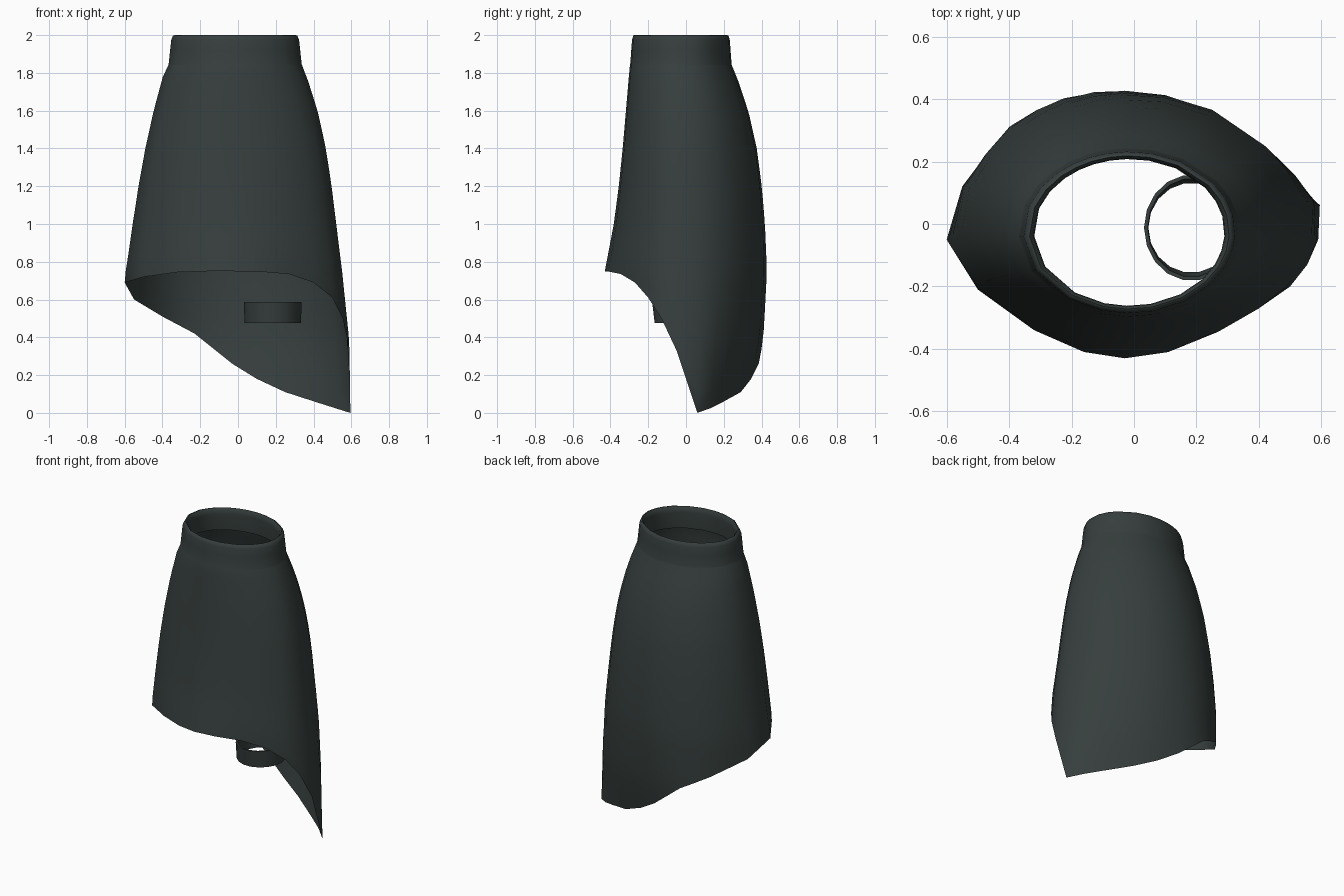
import bpy, bmesh, math

cube = bpy.data.objects.get("Cube")
if cube:
    bpy.data.objects.remove(cube, do_unlink=True)

mat = bpy.data.materials.new("dark slate cloth")
mat.use_nodes = True
colour = (0.037, 0.049, 0.047, 1)
mat.diffuse_color = colour
bsdf = mat.node_tree.nodes["Principled BSDF"]
bsdf.inputs["Base Color"].default_value = colour
bsdf.inputs["Roughness"].default_value = 0.8


def loft(name, rings, angle):
    """Skin closed rings, listed so that the outside faces outward."""
    bm = bmesh.new()
    rows = [[bm.verts.new(p) for p in ring] for ring in rings]
    for a, b in zip(rows, rows[1:]):
        n = len(a)
        for k in range(n):
            j = (k + 1) % n
            bm.faces.new((a[k], a[j], b[j], b[k]))
    mesh = bpy.data.meshes.new(name)
    bm.to_mesh(mesh)
    bm.free()
    mesh.materials.append(mat)
    ob = bpy.data.objects.new(name, mesh)
    bpy.context.collection.objects.link(ob)
    bpy.ops.object.select_all(action='DESELECT')
    ob.select_set(True)
    bpy.context.view_layer.objects.active = ob
    bpy.ops.object.shade_smooth_by_angle(angle=math.radians(angle))


# Slanted hem, clockwise from the long left point
hem = [
    (.595, .06, 0), (.59, -.05, .33), (.555, -.13, .5), (.5, -.2, .61),
    (.4, -.27, .69), (.27, -.345, .735), (.11, -.41, .748), (-.03, -.43, .75),
    (-.16, -.41, .75), (-.32, -.34, .745), (-.5, -.21, .72), (-.6, -.05, .69),
    (-.55, .12, .6), (-.475, .22, .555), (-.4, .31, .51), (-.315, .36, .465),
    (-.23, .395, .42), (-.13, .4, .34), (-.03, .385, .26), (.1, .345, .18),
    (.25, .29, .11), (.42, .19, .055), (.515, .13, .025),
]

# Silhouette by height: z, right, left, front and back extents
profile = [
    (1.84, -.37, .34, -.297, .243), (1.8, -.393, .358, -.301, .262),
    (1.6, -.447, .422, -.318, .33), (1.4, -.49, .466, -.335, .375),
    (1.2, -.523, .496, -.355, .402), (1, -.548, .52, -.38, .42),
    (.75, -.572, .55, -.425, .433), (.4, -.58, .583, -.43, .42),
    (0, -.58, .595, -.43, .36),
]
CX, CY = -.015, -.025


def extents(z):
    for hi, lo in zip(profile, profile[1:]):
        if z >= lo[0]:
            f = (hi[0] - z) / (hi[0] - lo[0])
            return [a + (b - a) * f for a, b in zip(hi[1:], lo[1:])]


def section(a, ext):
    """Point at angle a on an oval made of four quarter ellipses."""
    c, s = math.cos(a), math.sin(a)
    rx = ext[1] - CX if c > 0 else CX - ext[0]
    ry = ext[3] - CY if s > 0 else CY - ext[2]
    return CX + rx * c, CY + ry * s


def hem_angle(x, y, z):
    left, right, front, back = extents(z)
    dx, dy = x - CX, y - CY
    rx = right - CX if dx > 0 else CX - left
    ry = back - CY if dy > 0 else CY - front
    return math.atan2(dy / ry, dx / rx)


angles = [hem_angle(*p) for p in hem]

# Collar: inner wall, rolled rim, outer wall, each inset from the collar base
base = profile[0][1:]
rings = []
for inset, z in ((.04, 1.85), (.05, 1.96), (.047, 1.985), (.035, 2), (.025, 1.997),
                 (.016, 1.975), (.01, 1.92), (.002, 1.845)):
    ext = [base[0] + inset, base[1] - inset, base[2] + inset * .7, base[3] - inset * .7]
    rings.append([section(a, ext) + (z,) for a in angles])

# Body: follows the silhouette and flares to the hem at its lower end
ROWS = 18
for i in range(ROWS + 1):
    t = i / ROWS
    ring = []
    for a, (hx, hy, hz) in zip(angles, hem):
        z = 1.84 + (hz - 1.84) * t
        x, y = section(a, extents(z))
        ex, ey = section(a, extents(hz))
        ring.append((x + (hx - ex) * t ** 3, y + (hy - ey) * t ** 3, z))
    rings.append(ring)
loft("garment_body", rings, 60)

# Loose band hanging inside
SIDES = 18


def band_ring(rx, ry, z):
    return [(.184 + rx * math.cos(-math.tau * k / SIDES),
             -.012 + ry * math.sin(-math.tau * k / SIDES), z) for k in range(SIDES)]


upper, lower = (.152, .17, .588), (.15, .156, .475)
inner = [(rx - .012, ry - .012, z) for rx, ry, z in (upper, lower)]
loft("inner_band", [band_ring(*r) for r in (inner[1], inner[0], upper, lower, inner[1])], 40)
